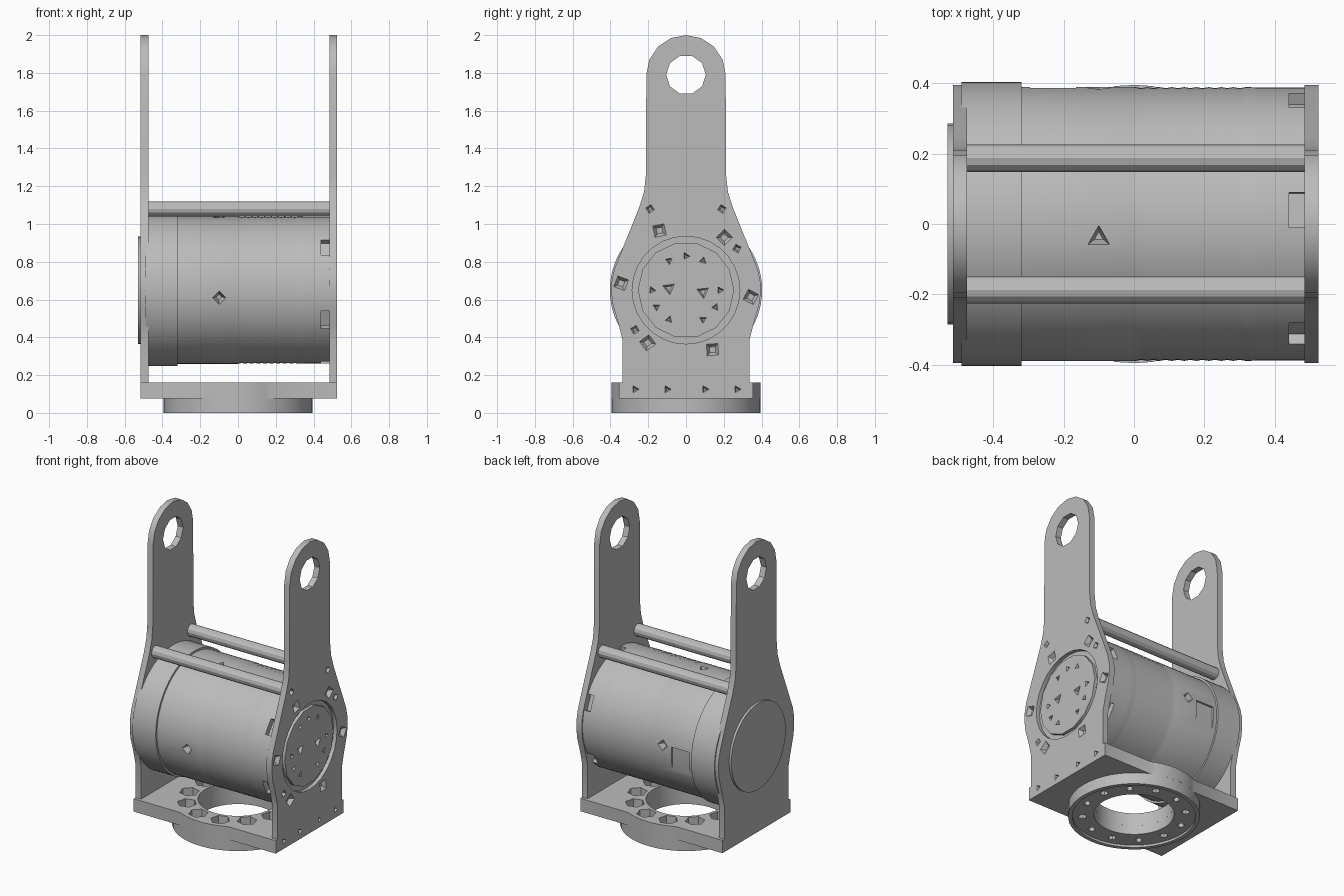
import bpy, bmesh, math
from mathutils import Matrix, Vector

if "Cube" in bpy.data.objects:
    bpy.data.objects.remove(bpy.data.objects["Cube"])

grey = bpy.data.materials.new("machined_grey")
grey.use_nodes = True
GREY = (0.5, 0.5, 0.5, 1)
grey.diffuse_color = GREY
grey.node_tree.nodes["Principled BSDF"].inputs["Base Color"].default_value = GREY

AXIS_Z = 0.65            # height of the drum axis
INNER_L, INNER_R = -0.475, 0.485
HUB = Vector((0, 0, AXIS_Z))
X, Z = Vector((1, 0, 0)), Vector((0, 0, 1))


def lathe(bm, profile, sides, axis=X, centre=HUB, closed=False, turn=0.0):
    """Revolve (radius, offset) points round an axis; cap the ends if open."""
    side = Vector((0, 1, 0)) if abs(axis.y) < 0.9 else X
    up = axis.cross(side)
    rings = []
    for r, t in profile:
        angles = [turn + math.tau * i / sides for i in range(sides)]
        rings.append([bm.verts.new(centre + axis * t + (side * math.cos(a) + up * math.sin(a)) * r)
                      for a in angles])
    pairs = list(zip(rings, rings[1:])) + ([(rings[-1], rings[0])] if closed else [])
    for a, b in pairs:
        for i in range(sides):
            j = (i + 1) % sides
            bm.faces.new((a[i], a[j], b[j], b[i]))
    if not closed:
        bm.faces.new(rings[0])
        bm.faces.new(rings[-1])


def prism(bm, points, place, low, high):
    """Extrude an outline; place(u, v, w) maps it to space."""
    a = [bm.verts.new(place(u, v, low)) for u, v in points]
    b = [bm.verts.new(place(u, v, high)) for u, v in points]
    bm.faces.new(a)
    bm.faces.new(b)
    for i in range(len(a)):
        j = (i + 1) % len(a)
        bm.faces.new((a[i], a[j], b[j], b[i]))


def finish(name, bm, cutter=None):
    """Make the object, apply its cutouts and shade it."""
    bmesh.ops.recalc_face_normals(bm, faces=bm.faces)
    mesh = bpy.data.meshes.new(name)
    bm.to_mesh(mesh)
    bm.free()
    obj = bpy.data.objects.new(name, mesh)
    bpy.context.collection.objects.link(obj)
    if cutter:
        tool = finish(name + "_cutter", cutter)
        tool.hide_render = True
        mod = obj.modifiers.new("cutouts", 'BOOLEAN')
        mod.operation, mod.solver, mod.object = 'DIFFERENCE', 'EXACT', tool
        graph = bpy.context.evaluated_depsgraph_get()
        cut = bpy.data.meshes.new_from_object(obj.evaluated_get(graph))
        obj.modifiers.clear()
        obj.data = cut
        bpy.data.objects.remove(tool)
    obj.data.materials.clear()
    obj.data.materials.append(grey)
    bpy.ops.object.select_all(action='DESELECT')
    obj.select_set(True)
    bpy.context.view_layer.objects.active = obj
    bpy.ops.object.shade_smooth_by_angle(angle=math.radians(28))
    return obj


def pit(bm, centre, axis, r, depth=0.025, sides=4, turn=0.0):
    """Tapered screw recess sunk into a surface."""
    lathe(bm, [(r * 0.4, -depth), (r, 0), (r, 0.02)], sides, axis, Vector(centre), turn=turn)


def around(r, degrees):
    a = math.radians(degrees)
    return r * math.cos(a), AXIS_Z + r * math.sin(a)


# Side arms: waisted outline with a rounded eye at the top
half = [(0.335, 0.16), (0.335, 0.38), (0.357, 0.47), (0.387, 0.57), (0.395, 0.63),
        (0.395, 0.69), (0.38, 0.76), (0.247, 1.09), (0.222, 1.17), (0.212, 1.26)]
EYE = 1.79
arc = [(0.21 * math.cos(math.pi * i / 8), EYE + 0.21 * math.sin(math.pi * i / 8)) for i in range(9)]
outline = half + arc + [(-y, z) for y, z in reversed(half)]

for name, low, high in (("left_arm", INNER_R, 0.525), ("right_arm", -0.515, INNER_L)):
    arm, cut = bmesh.new(), bmesh.new()
    prism(arm, outline, lambda u, v, w: (w, u, v), low, high)
    lathe(cut, [(0.105, low - 0.1), (0.105, high + 0.1)], 10, X, Vector((0, 0, EYE)))
    if name == "left_arm":
        lathe(cut, [(0.285, low - 0.1), (0.285, high + 0.1)], 28)
        for k in range(6):
            y, z = around(0.345, 54 + 60 * k)
            pit(cut, (high, y, z), X, 0.043, 0.03, turn=k)
        for y, z in ((-0.19, 1.08), (0.19, 1.08), (0.27, 0.87), (-0.27, 0.44)):
            pit(cut, (high, y, z), X, 0.024, turn=y)
    finish(name, arm, cut)

# Base plate: rectangle with round bulges front and back
R, FLAT, LOW, TOP = 0.395, 0.355, 0.075, 0.16
edge = math.asin(FLAT / R)
bulge = [edge + (math.pi - 2 * edge) * i / 10 for i in range(11)]
rear = [(R * math.cos(a), R * math.sin(a)) for a in bulge]
plan = [(0.525, -FLAT), (0.525, FLAT)] + rear + [(-0.515, FLAT), (-0.515, -FLAT)]
plan += [(x, -y) for x, y in reversed(rear)]


def bolt_holes(bm):
    for k in range(12):
        a = math.radians(15 + 30 * k)
        spot = Vector((0.31 * math.cos(a), 0.31 * math.sin(a), 0))
        lathe(bm, [(0.024, -0.1), (0.024, 0.095), (0.06, 0.1), (0.06, 0.3)], 6, Z, spot, turn=a)


base, cut = bmesh.new(), bmesh.new()
prism(base, plan, lambda u, v, w: (u, v, w), LOW, TOP)
lathe(cut, [(0.24, -0.2), (0.24, 0.4)], 40, Z, Vector())
bolt_holes(cut)
for y in (-0.27, -0.1, 0.1, 0.27):
    pit(cut, (0.525, y, 0.125), X, 0.022, sides=3)
finish("base_plate", base, cut)

# Mounting ring with a thin rim underneath
ring, cut = bmesh.new(), bmesh.new()
lathe(ring, [(0.24, LOW), (R, LOW), (R, 0), (0.37, 0), (0.37, 0.015), (0.24, 0.015)],
      48, Z, Vector(), closed=True)
bolt_holes(cut)
finish("mounting_ring", ring, cut)

# Drum body with fine ribs, edge notches, screw pits and a flat pad
drum, cut = bmesh.new(), bmesh.new()
profile = [(0.39, -0.34), (0.39, 0.0)]
for k in range(9):
    x = 0.02 + 0.035 * k
    profile += [(0.386, x), (0.389, x + 0.0175)]
profile += [(0.388, 0.36), (0.388, 0.5)]
lathe(drum, profile, 72)
for k in range(6):
    spin = Matrix.Translation(HUB) @ Matrix.Rotation(math.radians(24 + 60 * k), 4, 'X')
    block = spin @ Matrix.Translation((0.48, 0.39, 0)) @ Matrix.Diagonal((0.08, 0.08, 0.1, 1))
    bmesh.ops.create_cube(cut, size=1, matrix=block)
for k in range(4):
    a = math.radians(6 + 90 * k)
    out = Vector((0, math.cos(a), math.sin(a)))
    pit(cut, HUB + out * 0.388 + X * -0.1, out, 0.036, 0.04, sides=3 if k == 1 else 4)
pad = Matrix.Translation((-0.23, 0.425, 0.6)) @ Matrix.Diagonal((0.13, 0.1, 0.19, 1))
bmesh.ops.create_cube(cut, size=1, matrix=pad)
finish("drum", drum, cut)

# Collar and end cap on the right end
collar = bmesh.new()
lathe(collar, [(0.403, -0.49), (0.403, -0.32)], 72)
finish("drum_collar", collar)
cap = bmesh.new()
lathe(cap, [(0.285, -0.53), (0.285, -0.5)], 40)
finish("end_cap", cap)

# Output flange set in the left arm
flange, cut = bmesh.new(), bmesh.new()
lathe(flange, [(0.255, 0.49), (0.255, 0.52)], 14)
for degrees in (0, 60, 90, 120, 180, 210, 240, 300, 330):
    y, z = around(0.18, degrees)
    pit(cut, (0.52, y, z), X, 0.021, 0.02, sides=3, turn=degrees)
for y, z in ((-0.09, 0.66), (0.09, 0.64)):
    pit(cut, (0.52, y, z), X, 0.036, sides=3, turn=z)
finish("output_flange", flange, cut)

# Tie rods between the arms
for name, y in (("front_tie_rod", -0.187), ("rear_tie_rod", 0.187)):
    rod = bmesh.new()
    lathe(rod, [(0.039, INNER_L - 0.01), (0.039, INNER_R + 0.01)], 12, X, Vector((0, y, 1.08)))
    finish(name, rod)
